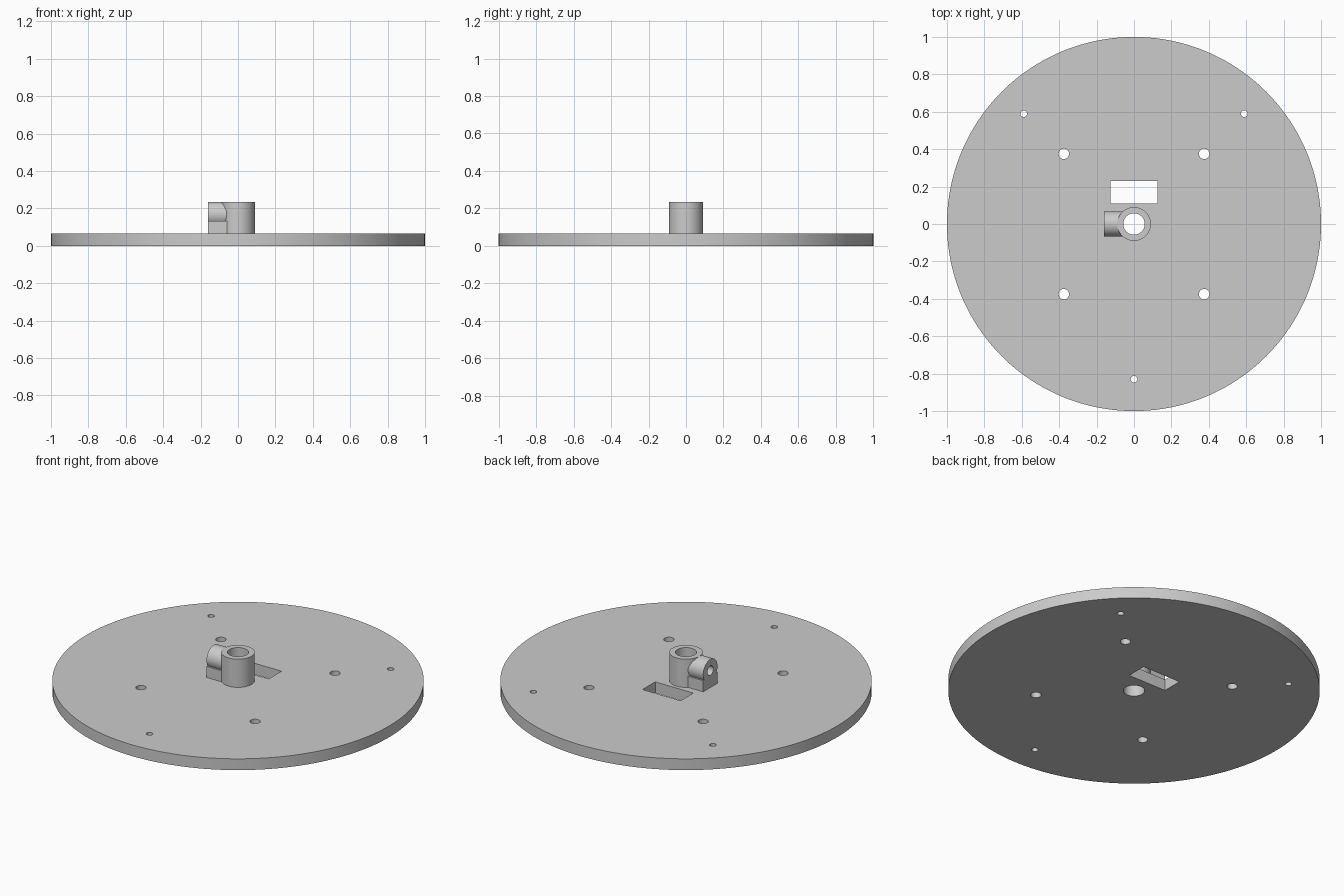
import bpy
from math import pi, radians

if "Cube" in bpy.data.objects:
    bpy.data.objects.remove(bpy.data.objects["Cube"], do_unlink=True)

PLATE_TOP = 0.067
HUB_TOP = 0.235
BOSS_Z = 0.168
BOSS_R = 0.067

grey = bpy.data.materials.new("plain grey")
grey.use_nodes = True
grey.diffuse_color = (0.6, 0.6, 0.6, 1)
grey.node_tree.nodes["Principled BSDF"].inputs["Base Color"].default_value = (0.6, 0.6, 0.6, 1)


def finish(name):
    obj = bpy.context.object
    obj.name = name
    bpy.ops.object.transform_apply(location=True, rotation=True, scale=True)
    obj.data.materials.append(grey)
    return obj


def rod(name, radius, x, y, low, high, sides=64):
    bpy.ops.mesh.primitive_cylinder_add(vertices=sides, radius=radius, depth=high - low,
                                        location=(x, y, (low + high) / 2))
    return finish(name)


def cross_rod(name, radius, left, right, z, sides=64):
    bpy.ops.mesh.primitive_cylinder_add(vertices=sides, radius=radius, depth=right - left,
                                        location=((left + right) / 2, 0, z),
                                        rotation=(0, pi / 2, 0))
    return finish(name)


def block(name, low, high):
    bpy.ops.mesh.primitive_cube_add(size=1, location=[(a + b) / 2 for a, b in zip(low, high)])
    bpy.context.object.scale = [b - a for a, b in zip(low, high)]
    return finish(name)


def combine(target, operation, parts):
    bpy.ops.object.select_all(action='DESELECT')
    target.select_set(True)
    bpy.context.view_layer.objects.active = target
    for part in parts:
        mod = target.modifiers.new(part.name, 'BOOLEAN')
        mod.operation = operation
        mod.solver = 'EXACT'
        mod.object = part
        bpy.ops.object.modifier_apply(modifier=mod.name)
        bpy.data.objects.remove(part, do_unlink=True)


# Round base plate with mounting holes, centre bore and slot
plate = rod("base_plate", 1, 0, 0, 0, PLATE_TOP, 160)
holes = [rod("mount_hole", 0.028, x, y, -1, 1, 32)
         for x in (-0.375, 0.375) for y in (-0.375, 0.375)]
holes += [rod("small_hole", 0.018, x, y, -1, 1, 32)
          for x, y in ((-0.59, 0.59), (0.59, 0.59), (0, -0.83))]
holes.append(rod("centre_bore", 0.057, 0, 0, -1, 1))
holes.append(block("slot", (-0.125, 0.11, -1), (0.125, 0.23, 1)))
combine(plate, 'DIFFERENCE', holes)

# Hub sleeve with a side boss on a square foot
hub = rod("hub_sleeve", 0.09, 0, 0, PLATE_TOP - 0.01, HUB_TOP, 96)
combine(hub, 'UNION', [
    cross_rod("boss", BOSS_R, -0.16, 0, BOSS_Z),
    block("boss_foot", (-0.16, -BOSS_R, PLATE_TOP - 0.01), (0, BOSS_R, 0.133)),
])
combine(hub, 'DIFFERENCE', [
    rod("hub_bore", 0.057, 0, 0, -1, 1),
    cross_rod("set_screw_hole", 0.028, -0.3, 0, BOSS_Z, 32),
])

# Smooth round walls, crisp edges
for part in (plate, hub):
    bpy.ops.object.select_all(action='DESELECT')
    part.select_set(True)
    bpy.context.view_layer.objects.active = part
    bpy.ops.object.shade_smooth_by_angle(angle=radians(30))
